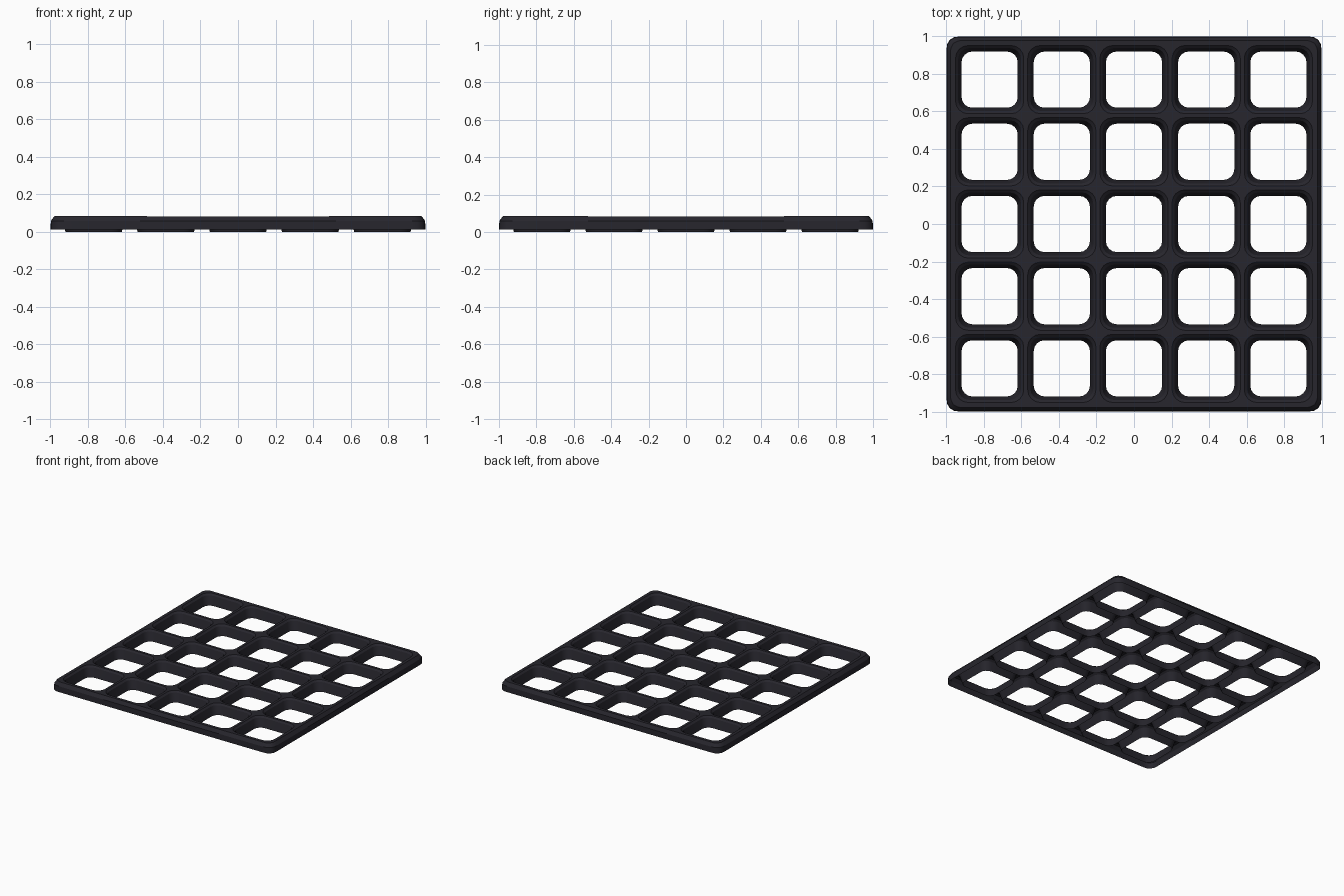
import bpy, bmesh, math

if "Cube" in bpy.data.objects:
    bpy.data.objects.remove(bpy.data.objects["Cube"])

PITCH = 0.385      # spacing of the openings
CELL = PITCH / 2   # half width of one cell
EDGE = CELL * 5    # half width of the flat grid
TOP = 0.08


def rounded_loop(half, radius, steps=4):
    """Points of a rounded square, anticlockwise."""
    pts = []
    for k in range(4):
        turn = k * math.pi / 2
        cx = (half - radius) * math.sqrt(2) * math.cos(turn + math.pi / 4)
        cy = (half - radius) * math.sqrt(2) * math.sin(turn + math.pi / 4)
        for i in range(steps + 1):
            a = turn + i * math.pi / 2 / steps
            pts.append((cx + radius * math.cos(a), cy + radius * math.sin(a)))
    return pts


def round_out(x, y, half, radius):
    """Move a point of the square grid border onto a rounded square."""
    x, y = x * half / EDGE, y * half / EDGE
    lim = half - radius
    cx, cy = max(-lim, min(lim, x)), max(-lim, min(lim, y))
    d = math.hypot(x - cx, y - cy)
    return cx + radius * (x - cx) / d, cy + radius * (y - cy) / d


bm = bmesh.new()

# One cell: square border, soft top edge, sloping wall of the opening
base = rounded_loop(0.182, 0.068)
square = [(x * CELL / max(abs(x), abs(y)), y * CELL / max(abs(x), abs(y))) for x, y in base]
rings = [(square, TOP), (base, TOP), (rounded_loop(0.168, 0.06), TOP - 0.012),
         (rounded_loop(0.15, 0.058), 0.0)]
for i in range(-2, 3):
    for j in range(-2, 3):
        loops = [[bm.verts.new((x + i * PITCH, y + j * PITCH, z)) for x, y in pts]
                 for pts, z in rings]
        for a, b in zip(loops, loops[1:]):
            for k in range(len(a)):
                n = (k + 1) % len(a)
                bm.faces.new((a[k], a[n], b[n], b[k]))
bmesh.ops.remove_doubles(bm, verts=bm.verts[:], dist=0.0005)

# Outer rim: shoulder, chamfer and side wall grown from the grid border
border = [e for e in bm.edges if e.is_boundary and all(
    max(abs(v.co.x), abs(v.co.y)) > EDGE - 0.001 for v in e.verts)]
start = {v: (v.co.x, v.co.y) for e in border for v in e.verts}
for half, radius, z in [(0.978, 0.05, TOP), (0.998, 0.06, 0.055), (1.0, 0.06, 0.012)]:
    level = {v: bm.verts.new((*round_out(*xy, half, radius), z)) for v, xy in start.items()}
    for e in border:
        a, b = e.verts
        bm.faces.new((a, b, level[b], level[a]))
    border = [bm.edges.get((level[e.verts[0]], level[e.verts[1]])) for e in border]
    start = {level[v]: xy for v, xy in start.items()}

# Slight dish towards the middle
for v in bm.verts:
    v.co.z *= 1 + 0.04 * (v.co.x ** 2 + v.co.y ** 2)
bmesh.ops.recalc_face_normals(bm, faces=bm.faces[:])
if sum(f.normal.z * f.calc_area() for f in bm.faces) < 0:
    bmesh.ops.reverse_faces(bm, faces=bm.faces[:])

mesh = bpy.data.meshes.new("grate")
bm.to_mesh(mesh)
bm.free()
grate = bpy.data.objects.new("grate", mesh)
bpy.context.collection.objects.link(grate)

mat = bpy.data.materials.new("dark_iron")
mat.diffuse_color = (0.02, 0.019, 0.026, 1)
mat.use_nodes = True
mat.node_tree.nodes["Principled BSDF"].inputs["Base Color"].default_value = mat.diffuse_color
mesh.materials.append(mat)

bpy.context.view_layer.objects.active = grate
grate.select_set(True)
bpy.ops.object.shade_smooth_by_angle(angle=math.radians(30))
